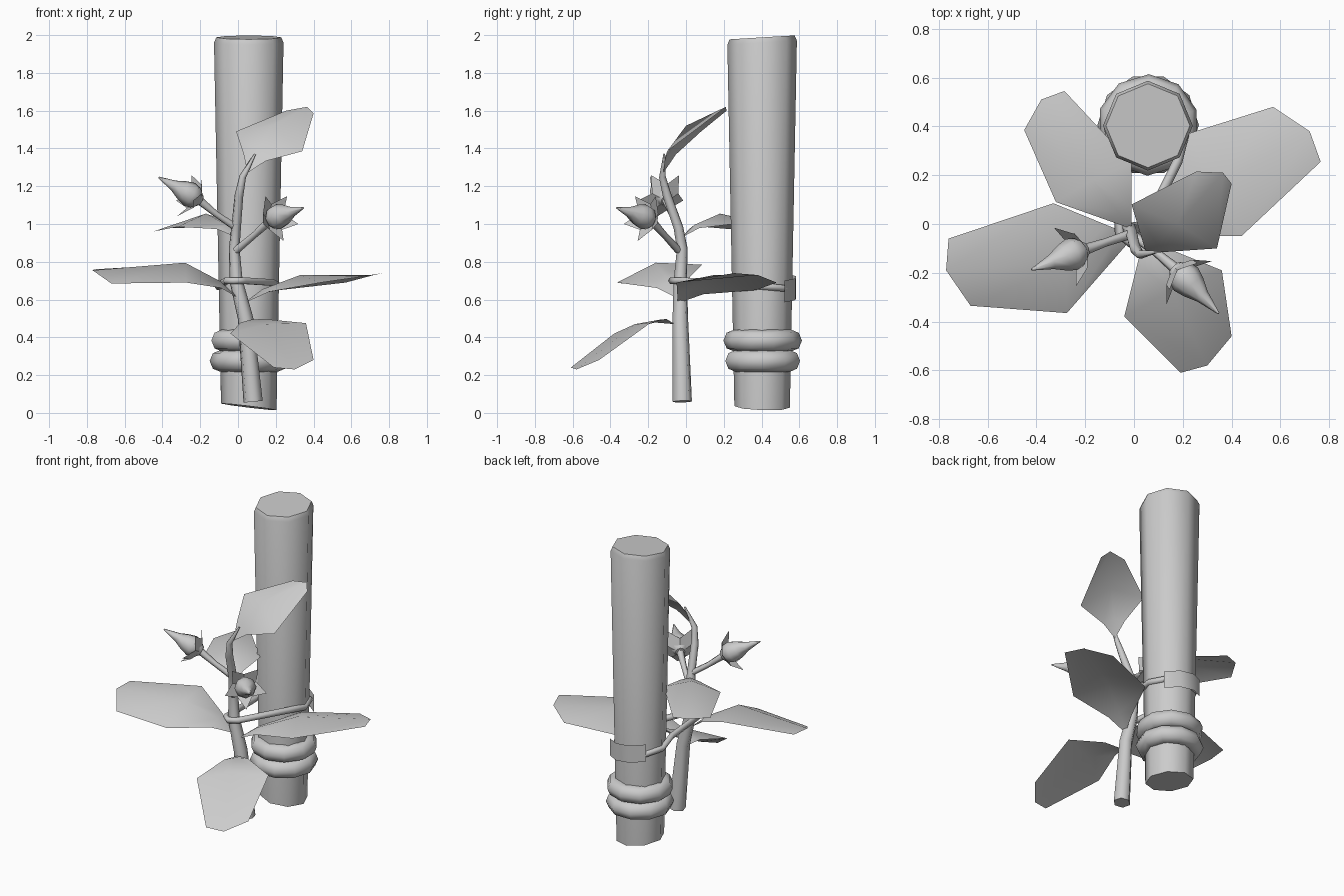
import bpy, math
from mathutils import Vector
from math import sin, cos, pi

if "Cube" in bpy.data.objects:
    bpy.data.objects.remove(bpy.data.objects["Cube"])


def mesh_object(name, verts, faces, smooth=50):
    me = bpy.data.meshes.new(name)
    me.from_pydata([tuple(v) for v in verts], [], faces)
    me.update()
    ob = bpy.data.objects.new(name, me)
    bpy.context.collection.objects.link(ob)
    bpy.ops.object.select_all(action='DESELECT')
    ob.select_set(True)
    bpy.context.view_layer.objects.active = ob
    bpy.ops.object.shade_smooth_by_angle(angle=math.radians(smooth))
    return ob


def tube(name, pts, depth, cyclic=False, res=1):
    """Swept tube; pts are (x, y, z, radius factor)."""
    cu = bpy.data.curves.new(name, 'CURVE')
    cu.dimensions = '3D'
    cu.bevel_depth, cu.bevel_resolution, cu.use_fill_caps = depth, res, True
    sp = cu.splines.new('POLY')
    sp.points.add(len(pts) - 1)
    for p, (x, y, z, r) in zip(sp.points, pts):
        p.co, p.radius = (x, y, z, 1), r
    sp.use_cyclic_u = cyclic
    sp.use_smooth = True
    ob = bpy.data.objects.new(name, cu)
    bpy.context.collection.objects.link(ob)
    bpy.ops.object.select_all(action='DESELECT')
    ob.select_set(True)
    bpy.context.view_layer.objects.active = ob
    bpy.ops.object.convert(target='MESH')
    return ob


def frame(axis):
    a = Vector(axis).normalized()
    side = Vector((0, 0, 1)).cross(a).normalized()
    return a, side, a.cross(side)


def lathe(name, base, axis, profile, n, tilt=lambda i, p: 0):
    """Rings of n sides along an axis; profile is (radius, distance)."""
    base = Vector(base)
    a = Vector(axis).normalized()
    a, s, u = frame(axis) if abs(a.z) < 0.99 else (a, Vector((1, 0, 0)), Vector((0, 1, 0)))
    verts = []
    for i, (r, t) in enumerate(profile):
        for k in range(n):
            w = 2 * pi * k / n
            p = s * cos(w) * r + u * sin(w) * r
            verts.append(base + a * t + p + Vector((0, 0, tilt(i, p))))
    faces = [(i * n + k, i * n + (k + 1) % n, (i + 1) * n + (k + 1) % n, (i + 1) * n + k)
             for i in range(len(profile) - 1) for k in range(n)]
    faces.append(tuple(reversed(range(n))))
    faces.append(tuple(range(len(verts) - n, len(verts))))
    return mesh_object(name, verts, faces)


# Octagonal post, wider at the top, with slanted ends
lathe("post", (0.057, 0.403, 0), (0, 0, 1),
      [(0.147, 0.032), (0.184, 1.96), (0.172, 1.988)], 8,
      lambda i, p: -0.12 * p.x - 0.03 * p.y if i == 0 else 0.06 * p.y)

# Two thick rings around the post
for i, z in enumerate((0.275, 0.383)):
    bpy.ops.mesh.primitive_torus_add(location=(0.058, 0.406, z), major_segments=10, minor_segments=8,
                                     major_radius=0.15, minor_radius=0.058, rotation=(0, 0, 0.3 * i))
    bpy.context.object.name = f"post_ring_{i + 1}"
    bpy.ops.object.shade_smooth_by_angle(angle=math.radians(60))

# Main stem
tube("stem", [(0.08, -0.02, 0.06, 1.0), (0.04, -0.03, 0.5, 0.8), (-0.01, -0.03, 0.7, 0.68),
              (-0.02, -0.02, 0.87, 0.55), (-0.01, -0.04, 0.98, 0.5), (0.005, -0.10, 1.15, 0.45),
              (0.025, -0.125, 1.25, 0.35), (0.09, -0.115, 1.37, 0.1)], 0.053)

# Tie looped around stem and post, with a wide band at the back
tube("tie_loop", [(-0.02, -0.075, 0.70, 1), (0.03, -0.045, 0.70, 1), (0.18, 0.26, 0.69, 1),
                  (0.215, 0.40, 0.67, 1), (0.17, 0.52, 0.66, 1), (0.06, 0.56, 0.65, 1),
                  (-0.055, 0.52, 0.66, 1), (-0.105, 0.40, 0.67, 1), (-0.075, 0.26, 0.69, 1),
                  (-0.06, -0.04, 0.70, 1)], 0.02, cyclic=True)
verts = []
for k in range(4):
    w = math.radians(40 + 32 * k)
    for z in (0.585 + 0.012 * k, 0.70 + 0.012 * k):
        verts.append((0.057 + 0.185 * cos(w), 0.403 + 0.185 * sin(w), z))
mesh_object("tie_band", verts, [(2 * k, 2 * k + 2, 2 * k + 3, 2 * k + 1) for k in range(3)])

# Leaves: base, left side, mid rib, right side, then three tip points
leaves = {
    "lower_front": [(0.04, -0.06, 0.47), (-0.04, -0.38, 0.42), (0.15, -0.27, 0.47), (0.36, -0.19, 0.475),
                    (0.19, -0.61, 0.24), (0.30, -0.58, 0.23), (0.40, -0.46, 0.28)],
    "right": [(0.03, -0.045, 0.58), (0.44, -0.05, 0.69), (0.33, 0.15, 0.73), (0.22, 0.37, 0.65),
              (0.765, 0.255, 0.74), (0.72, 0.38, 0.73), (0.57, 0.48, 0.69)],
    "left": [(0.0, -0.05, 0.61), (-0.33, 0.085, 0.785), (-0.28, -0.16, 0.795), (-0.275, -0.365, 0.69),
             (-0.76, -0.06, 0.76), (-0.77, -0.19, 0.755), (-0.67, -0.335, 0.685)],
    "back_left": [(-0.01, -0.02, 0.93), (-0.01, 0.25, 1.0), (-0.17, 0.18, 1.055), (-0.32, 0.09, 0.985),
                  (-0.285, 0.545, 0.98), (-0.38, 0.51, 0.98), (-0.45, 0.385, 0.96)],
    "top": [(0.05, -0.12, 1.27), (0.34, -0.10, 1.385), (0.18, 0.0, 1.52), (-0.01, 0.08, 1.49),
            (0.40, 0.165, 1.585), (0.365, 0.21, 1.62), (0.255, 0.215, 1.60)],
}
for name, pts in leaves.items():
    pts = [Vector(p) for p in pts]
    neck = [pts[0].lerp(p, 0.33) + Vector((0, 0, 0.025)) for p in pts[1:4]]
    mesh_object("leaf_" + name, pts + neck,
                [(0, 8, 7), (0, 9, 8), (7, 8, 2, 1), (8, 9, 3, 2), (1, 2, 5, 4), (2, 3, 6, 5)])

# Flower buds: stalk, pointed bud and a five pointed collar of sepals
buds = {
    "left": ((-0.01, -0.04, 0.98), (-0.19, -0.10, 1.12), (-0.42, -0.187, 1.247)),
    "right": ((-0.01, -0.04, 0.86), (0.16, -0.17, 1.02), (0.347, -0.367, 1.085)),
}
for name, (start, base, tip) in buds.items():
    s, b, t = Vector(start), Vector(base), Vector(tip)
    m = s.lerp(b, 0.6) - Vector((0, 0, 0.01))
    axis = t - b
    a, side, up = frame(axis)
    e = b + a * 0.03
    tube("stalk_" + name, [(*s, 1), (*m, 0.85), (*e, 1.2)], 0.02)
    L = axis.length
    lathe("bud_" + name, b, axis,
          [(0.03, 0.01), (0.06, 0.045), (0.068, 0.08), (0.055, 0.125), (0.03, 0.18), (0.004, L)], 8)
    verts = [b]
    for k in range(10):
        w = pi / 2 + pi / 5 + pi * k / 5
        r, d = ((0.135, 0.09), (0.078, 0.045))[k % 2]
        verts.append(b + a * d + (side * cos(w) + up * sin(w)) * r)
    mesh_object("sepals_" + name, verts,
                [(0, 1 + (k - 1) % 10, 1 + k, 1 + (k + 1) % 10) for k in range(0, 10, 2)], 30)
